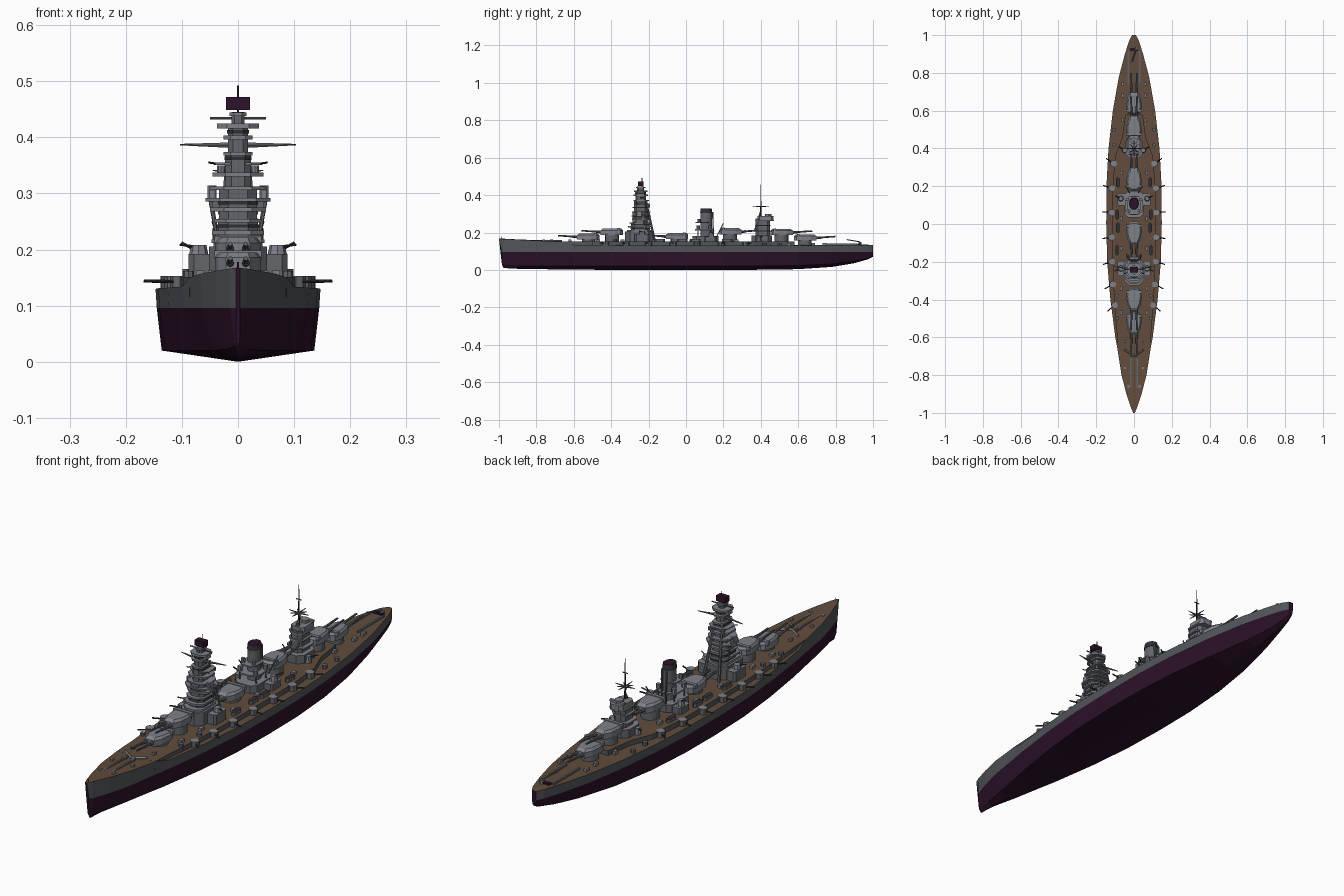
import bpy, bmesh, math
from mathutils import Vector

def material(name, r, g, b):
    m = bpy.data.materials.new(name)
    m.diffuse_color = (r, g, b, 1)
    return m

RED = material("dark_antifouling", 0.026, 0.006, 0.024)
HULL = material("hull_grey", 0.085, 0.093, 0.103)
GREY = material("light_grey", 0.21, 0.22, 0.25)
MID = material("mid_grey", 0.125, 0.132, 0.148)
DECK = material("wood_deck", 0.12, 0.073, 0.045)
DARK = material("dark_metal", 0.03, 0.03, 0.036)

def loft(name, rings, mats, pick=None):
    """Skin a list of closed rings; pick(j) gives the material slot of strip j."""
    bm = bmesh.new()
    vs = [[bm.verts.new(p) for p in r] for r in rings]
    n = len(rings[0])
    for a, b in zip(vs, vs[1:]):
        for j in range(n):
            f = bm.faces.new((a[j], a[(j+1) % n], b[(j+1) % n], b[j]))
            f.material_index = pick(j) if pick else 0
    bm.faces.new(vs[0])
    cap = bm.faces.new(vs[-1])
    if len(mats) > 1 and not pick:
        cap.material_index = 1
    bmesh.ops.recalc_face_normals(bm, faces=bm.faces)
    me = bpy.data.meshes.new(name)
    bm.to_mesh(me)
    bm.free()
    for m in mats:
        me.materials.append(m)
    ob = bpy.data.objects.new(name, me)
    bpy.context.collection.objects.link(ob)
    return ob

def prism(name, outline, z0, z1, *mats, top=1.0, c=(0, 0)):
    up = [(c[0] + (x-c[0])*top, c[1] + (y-c[1])*top, z1) for x, y in outline]
    return loft(name, [[(x, y, z0) for x, y in outline], up], mats)

def box(name, x, y, hx, hy, z0, z1, *mats, cut=0.0, top=1.0):
    """Block with optional chamfered corners."""
    k = cut * min(hx, hy)
    if k:
        o = [(-hx, -hy+k), (-hx+k, -hy), (hx-k, -hy), (hx, -hy+k),
             (hx, hy-k), (hx-k, hy), (-hx+k, hy), (-hx, hy-k)]
    else:
        o = [(-hx, -hy), (hx, -hy), (hx, hy), (-hx, hy)]
    return prism(name, [(x+a, y+b) for a, b in o], z0, z1, *mats, top=top, c=(x, y))

def drum(name, x, y, r, z0, z1, *mats, n=12, top=1.0, sy=1.0):
    o = [(x + r*math.cos(2*math.pi*i/n), y + sy*r*math.sin(2*math.pi*i/n)) for i in range(n)]
    return prism(name, o, z0, z1, *mats, top=top, c=(x, y))

def rod(name, p, q, r, mat, r2=None, n=6):
    p, q = Vector(p), Vector(q)
    rot = (q-p).to_track_quat('Z', 'Y')
    ring = lambda c, s: [c + rot @ Vector((s*math.cos(2*math.pi*i/n), s*math.sin(2*math.pi*i/n), 0)) for i in range(n)]
    return loft(name, [ring(p, r), ring(q, r2 or r)], (mat,))

# --- Hull: y, deck half width, deck z, bottom half width, chine z, keel z
stations = [(-1.0, .004, .167, .003, .035, .03), (-.975, .015, .166, .006, .03, .01),
            (-.9, .040, .162, .022, .022, .006), (-.8, .066, .157, .042, .02, .004),
            (-.66, .088, .150, .068, .02, .003), (-.6, .099, .134, .080, .02, .002),
            (-.4, .125, .132, .110, .02, 0), (-.2, .142, .131, .130, .02, 0),
            (0, .147, .130, .136, .02, 0), (.2, .146, .130, .134, .02, 0),
            (.4, .135, .130, .120, .021, .001), (.6, .112, .131, .090, .023, .004),
            (.78, .080, .133, .052, .032, .016), (.9, .048, .134, .025, .046, .036),
            (.97, .026, .134, .013, .062, .056), (1.0, .010, .132, .006, .075, .07)]
rings = []
for y, w, zd, wb, zc, zk in stations:
    yl = -.985 if y == -1 else y
    wl = w*.985
    half = [(wb, yl, zc), (wl, yl, .096), (w, y, zd)]
    rings.append([(0, yl, zk)] + half + [(0, y, zd+.001)] + [(-a, b, c) for a, b, c in half[::-1]])
loft("hull", rings, (RED, HULL, DECK), lambda j: [0, 0, 1, 2, 2, 1, 0, 0][j])

# --- Raised upper deck amidships
right = [(.086, -.67), (.092, -.56), (.104, -.42), (.112, -.25), (.115, 0),
         (.113, .2), (.100, .36), (.062, .46), (.046, .58)]
prism("upper_deck", right + [(-x, y) for x, y in right[::-1]], .115, .151, HULL, DECK)

# --- Casemates with secondary guns
for s in (-1, 1):
    for y, x, a in [(-.43, .103, -.7), (-.32, .113, -.5), (-.2, .118, -.3), (-.07, .12, -.15),
                    (.06, .12, .1), (.19, .118, .3), (.32, .108, .6)]:
        drum("casemate", s*x, y, .018, .125, .153, MID, GREY, n=8)
        rod("casemate_gun", (s*x, y, .142), (s*(x+.048*math.cos(a)), y+.048*math.sin(a), .144), .003, DARK)

# --- Main turrets: y, direction of guns, barbette base z, turret base z
def turret(y, d, zb, z):
    drum("barbette", 0, y, .037, zb, z, MID, n=16)
    o = [(.021, .062), (.036, .03), (.041, -.015), (.033, -.045), (.018, -.057)]
    o += [(-x, v) for x, v in o[::-1]]
    prism("turret", [(x, y+d*v) for x, v in o], z, z+.024, GREY, c=(0, y))
    prism("turret_roof", [(x, y+d*v) for x, v in o], z+.024, z+.033, GREY, top=.82, c=(0, y-d*.01))
    box("turret_rangefinder", 0, y-d*.035, .042, .007, z+.02, z+.036, GREY)
    for s in (-1, 1):
        rod("gun_sleeve", (s*.014, y+d*.05, z+.013), (s*.014, y+d*.085, z+.016), .0075, MID, .0065, n=8)
        rod("main_gun", (s*.014, y+d*.08, z+.016), (s*.014, y+d*.165, z+.022), .0052, MID, .004, n=8)

for t in [(-.52, -1, .14, .162), (-.395, -1, .14, .188), (-.045, -1, .14, .164),
          (.235, 1, .14, .19), (.51, 1, .13, .186), (.635, 1, .12, .157)]:
    turret(*t)

# --- Forward pagoda tower: deckhouse base
box("bridge_base", 0, -.25, .052, .075, .15, .205, MID, GREY, cut=.5)
for s in (-1, 1):
    box("bridge_wing_house", s*.065, -.235, .023, .04, .15, .192, MID, GREY, cut=.4)
    drum("flak_mount", s*.07, -.235, .017, .192, .208, GREY, n=8, top=.8)
    rod("flak_gun", (s*.07, -.235, .204), (s*.103, -.25, .209), .0025, DARK)
    rod("tower_strut", (s*.034, -.22, .205), (s*.05, -.225, .295), .004, MID)
    rod("tower_rear_leg", (s*.036, -.165, .15), (s*.016, -.215, .37), .0055, MID)
# Tower levels: z0, z1, half width, half length, y
for z0, z1, hx, hy, y in [(.205, .213, .044, .066, -.25), (.226, .234, .046, .060, -.25),
                          (.248, .254, .042, .056, -.245), (.268, .275, .05, .05, -.24),
                          (.286, .292, .058, .052, -.24), (.306, .312, .05, .05, -.24),
                          (.330, .337, .045, .046, -.24), (.351, .355, .044, .04, -.235),
                          (.368, .374, .026, .042, -.24), (.396, .403, .026, .04, -.242),
                          (.416, .425, .037, .035, -.242), (.438, .444, .015, .025, -.242)]:
    box("tower_platform", 0, y, hx, hy, z0, z1, GREY, cut=.5)
# Tower rooms between the platforms, with dark window bands
for z0, z1, hx, hy in [(.2, .25, .036, .05), (.25, .31, .034, .042), (.31, .37, .023, .034),
                       (.37, .42, .018, .028), (.42, .445, .012, .018)]:
    box("tower_room", 0, -.243, hx, hy, z0, z1, MID, cut=.5)
for z, hx, hy in [(.218, .038, .053), (.239, .038, .052), (.28, .036, .044), (.36, .0245, .036), (.407, .0195, .03)]:
    box("window_band", 0, -.243, hx, hy, z, z+.006, DARK, cut=.5)
for s in (-1, 1):
    box("lookout_pod", s*.046, -.25, .008, .014, .292, .314, GREY, cut=.4)
    box("director_pod", s*.038, -.225, .008, .012, .275, .287, MID)
    rod("signal_yard", (s*.015, -.24, .386), (s*.103, -.225, .387), .0055, MID, .0015)
    rod("upper_yard", (0, -.242, .434), (s*.05, -.242, .434), .0025, MID)
    rod("platform_gun", (s*.03, -.25, .352), (s*.052, -.265, .355), .002, DARK)
    drum("searchlight", s*.03, -.20, .007, .337, .35, GREY, n=8)
box("rangefinder_top", 0, -.242, .021, .014, .449, .472, RED)
rod("fore_mast_top", (0, -.235, .44), (0, -.235, .492), .002, DARK)

# --- Funnel and its platforms
box("funnel_house", 0, .105, .05, .07, .15, .182, MID, GREY, cut=.4)
drum("funnel", 0, .108, .024, .15, .305, MID, n=16, sy=1.25)
drum("funnel_cap", 0, .108, .026, .305, .328, DARK, RED, n=16, sy=1.25, top=.9)
box("funnel_platform", 0, .098, .047, .05, .212, .218, GREY, cut=.5)
box("funnel_upper_platform", 0, .092, .036, .042, .25, .255, GREY, cut=.5)
for s in (-1, 1):
    box("side_house", s*.066, .13, .022, .032, .15, .178, MID, GREY, cut=.3)
    drum("flak_mount", s*.07, .135, .016, .178, .2, GREY, n=8, top=.75)
    rod("flak_gun", (s*.07, .135, .195), (s*.1, .15, .212), .0025, DARK)
    for y in (.065, .13):
        rod("platform_leg", (s*.038, y, .18), (s*.036, y, .213), .003, MID)
        drum("searchlight", s*.036, y, .009, .218, .238, GREY, n=8)
    drum("searchlight_upper", s*.025, .07, .008, .255, .272, GREY, n=8)
    rod("steam_pipe", (s*.01, .146, .18), (s*.01, .143, .31), .004, MID)
    rod("boat_boom", (s*.02, .16, .17), (s*.045, .2, .25), .0025, MID)

# --- Aft tower and main mast
box("aft_house", 0, .405, .045, .055, .14, .185, MID, GREY, cut=.5)
box("aft_tower", 0, .41, .026, .038, .185, .275, MID, cut=.5)
for z, hx, hy, y in [(.205, .042, .05, .41), (.235, .036, .042, .41), (.262, .036, .05, .42)]:
    box("aft_platform", 0, y, hx, hy, z, z+.006, GREY, cut=.5)
box("aft_director_room", 0, .425, .03, .044, .268, .288, GREY, cut=.4)
drum("aft_director", 0, .44, .018, .288, .3, GREY, n=8)
box("aft_rangefinder", 0, .45, .034, .006, .29, .298, GREY)
rod("main_mast", (0, .4, .27), (0, .4, .36), .005, DARK, .003)
rod("main_topmast", (0, .4, .36), (0, .4, .456), .0028, DARK, .0015)
for i in range(8):
    a = math.pi*i/4
    r = .045 if i % 2 == 0 else .032
    rod("mast_yard", (0, .4, .338), (r*math.cos(a), .4+r*math.sin(a), .341), .004, MID, .0012)
rod("mast_crosstree", (-.012, .4, .395), (.012, .4, .395), .002, DARK)
for s in (-1, 1):
    rod("mast_leg", (s*.022, .365, .205), (0, .398, .31), .0035, MID)
    drum("flak_mount", s*.05, .39, .014, .15, .178, GREY, n=8, top=.8)
    rod("flak_gun", (s*.05, .39, .172), (s*.082, .41, .182), .0025, DARK)

# --- Deck fittings
for s in (-1, 1):
    box("anchor_chain", s*.018, -.80, .0035, .1, .15, .161, MID)
    drum("capstan", s*.018, -.72, .008, .15, .163, GREY, n=8)
    rod("breakwater", (0, -.70, .156), (s*.05, -.665, .155), .005, GREY, n=4)
    box("catapult_rail", s*.03, .83, .004, .085, .13, .141, MID)
    for y in (-.86, -.76, -.62):
        box("bollard", s*(.03 if y < -.8 else .048), y, .005, .007, .148, .163, GREY)
    for y in (.55, .68, .74):
        box("vent_box", s*.06, y, .006, .01, .13, .145, GREY)
    for y in (-.47, -.34, -.13, .03, .27):
        box("deck_locker", s*.068, y, .007, .011, .15, .163, GREY)
    for y, x in [(-.14, .09), (-.02, .085), (.05, .088), (.22, .085)]:
        box("boat", s*x, y, .009, .028, .151, .165, MID, DARK, cut=.9)
    for y in (-.5, -.38, .42, .5):
        drum("light_gun_tub", s*(.106 if y > 0 else .088), y, .01, .13, .162 if y < 0 else .145, MID, n=8)
drum("stern_crane_base", .012, .93, .009, .13, .15, GREY, n=8)
rod("stern_crane", (.012, .93, .15), (-.01, .86, .162), .003, MID)
box("stern_hatch", 0, .925, .022, .008, .13, .142, RED)
rod("jack_staff", (0, -.985, .16), (0, -.985, .178), .0015, DARK)
